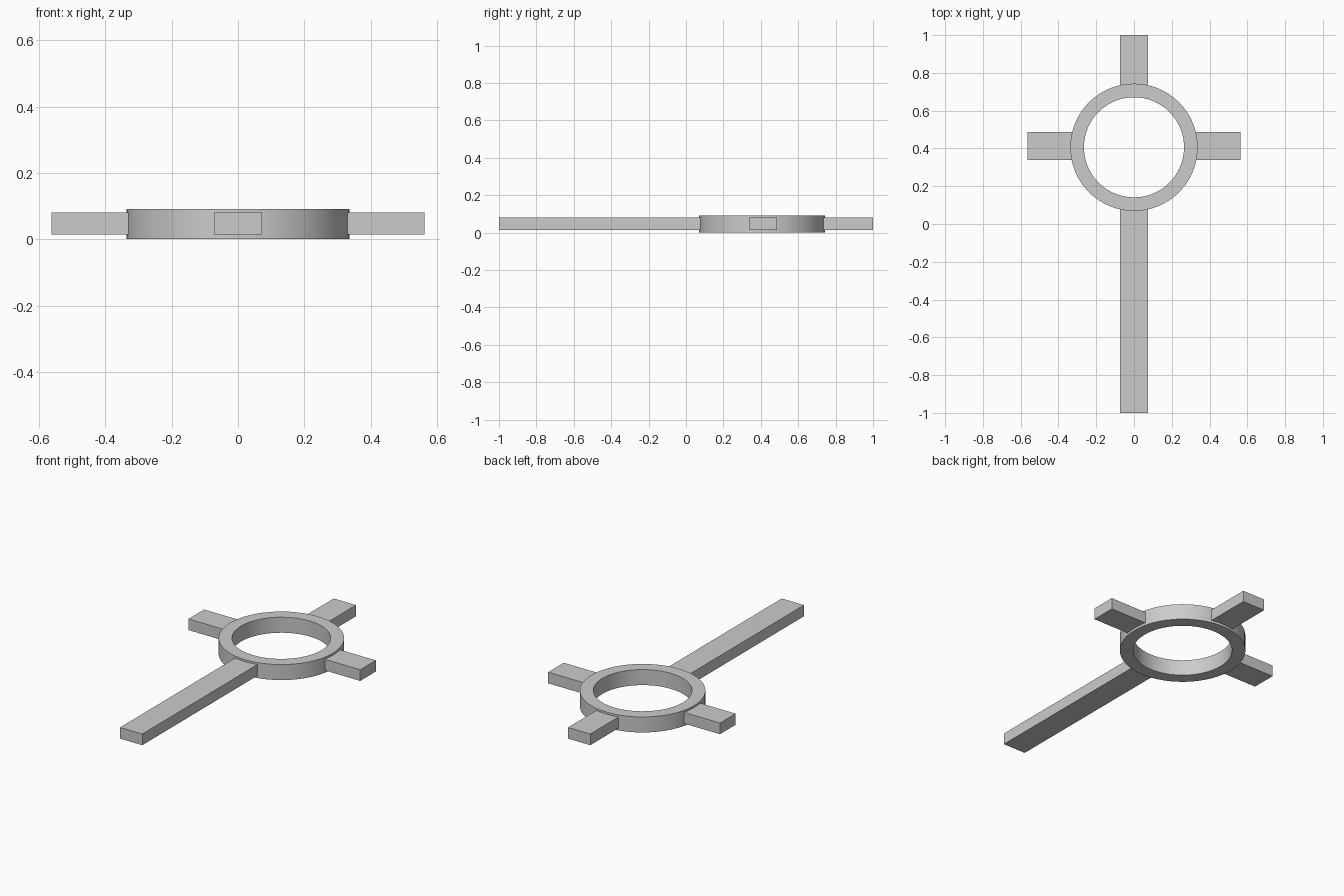
import bpy, bmesh, math

if "Cube" in bpy.data.objects:
    bpy.data.objects.remove(bpy.data.objects["Cube"])

RING_Y, R_OUT, R_IN, RING_H = 0.406, 0.337, 0.265, 0.092
ARM_Y, ARM_HALF = 0.413, 0.073
ARM_Z0, ARM_Z1 = 0.014, 0.080
ROOT = 0.30  # arms start inside the ring wall
SEGMENTS = 64


def add_object(name, bm):
    bmesh.ops.recalc_face_normals(bm, faces=bm.faces[:])
    mesh = bpy.data.meshes.new(name)
    bm.to_mesh(mesh)
    bm.free()
    obj = bpy.data.objects.new(name, mesh)
    bpy.context.collection.objects.link(obj)
    return obj


def add_box(name, x0, x1, y0, y1):
    bm = bmesh.new()
    bmesh.ops.create_cube(bm, size=1)
    bmesh.ops.scale(bm, vec=(x1 - x0, y1 - y0, ARM_Z1 - ARM_Z0), verts=bm.verts[:])
    bmesh.ops.translate(bm, vec=((x0 + x1) / 2, (y0 + y1) / 2, (ARM_Z0 + ARM_Z1) / 2),
                        verts=bm.verts[:])
    return add_object(name, bm)


# Ring: rectangular cross-section swept around the centre
bm = bmesh.new()
loops = []
for i in range(SEGMENTS):
    a = 2 * math.pi * i / SEGMENTS
    loops.append([bm.verts.new((r * math.cos(a), RING_Y + r * math.sin(a), z))
                  for r, z in ((R_IN, 0), (R_OUT, 0), (R_OUT, RING_H), (R_IN, RING_H))])
for i, cur in enumerate(loops):
    nxt = loops[(i + 1) % SEGMENTS]
    for j in range(4):
        k = (j + 1) % 4
        bm.faces.new((cur[j], nxt[j], nxt[k], cur[k]))
ring = add_object("ring", bm)
bpy.context.view_layer.objects.active = ring
ring.select_set(True)
bpy.ops.object.shade_smooth_by_angle(angle=math.radians(30))

# Long shaft and short upper arm
add_box("long_shaft", -ARM_HALF, ARM_HALF, -1, RING_Y - ROOT)
add_box("top_arm", -ARM_HALF, ARM_HALF, RING_Y + ROOT, 1)

# Side arms
add_box("left_arm", -0.563, -ROOT, ARM_Y - ARM_HALF, ARM_Y + ARM_HALF)
add_box("right_arm", ROOT, 0.563, ARM_Y - ARM_HALF, ARM_Y + ARM_HALF)
